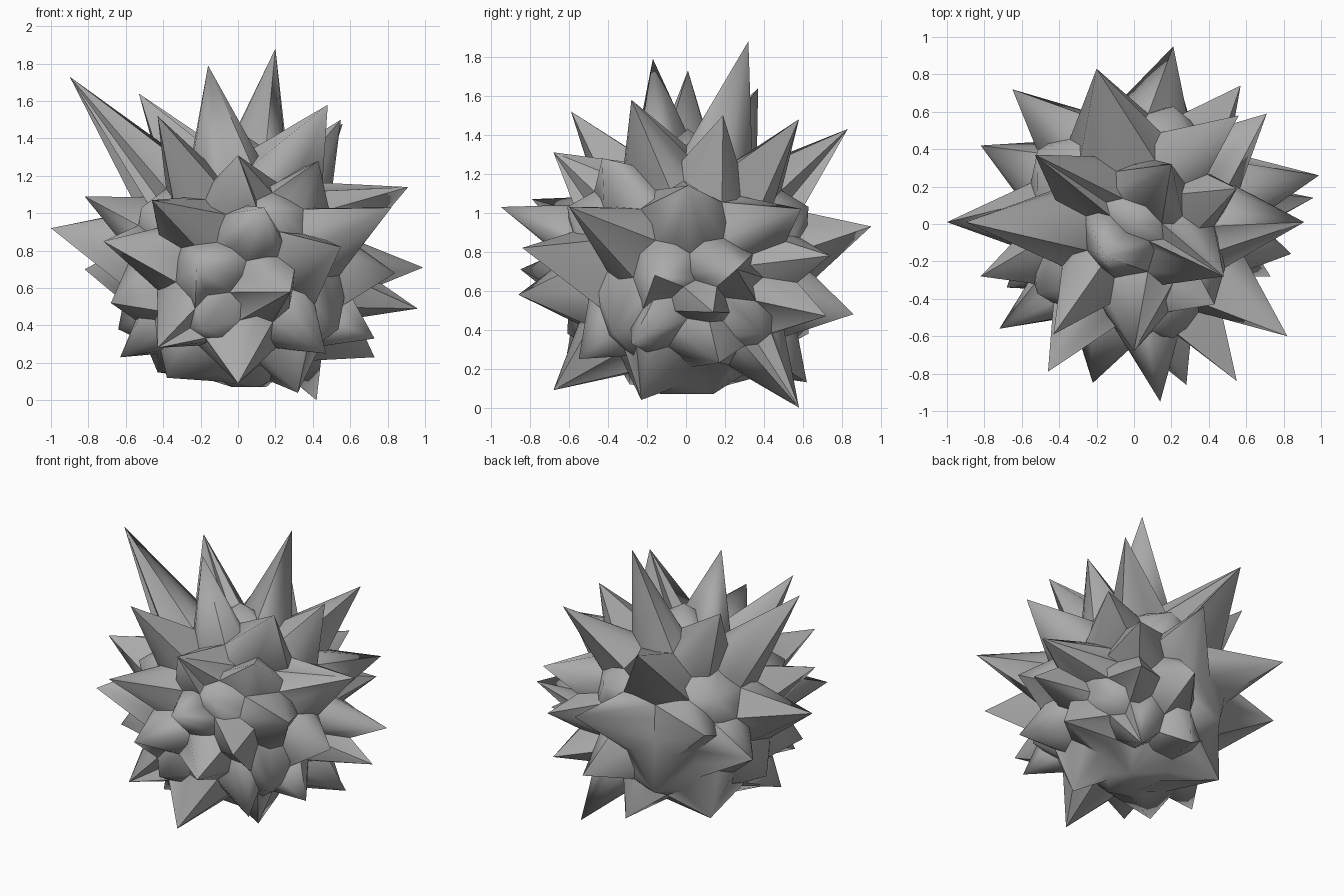
import bpy
import bmesh
import math
from mathutils import Vector

cube = bpy.data.objects.get("Cube")
if cube:
    bpy.data.objects.remove(cube, do_unlink=True)

CENTRE = Vector((0.01, 0.01, 0.705))
CORNER_RADIUS = 0.727
FACE_RADIUS = CORNER_RADIUS * 0.795
SPIKE_ROOT_RADIUS = 0.55
SPIKE_HALF_WIDTH = 0.21
BOTTOM_DEPTH = 0.635
CORNER_CLEARANCE = math.radians(9)

# Spike tips in hundredths of a unit, from the crown down to the underside
UPPER_TIPS = [
    (-90, 1, 173), (-53, 37, 164), (-16, -17, 179), (20, 32, 188),
    (48, -28, 158), (55, 19, 150), (56, 58, 148), (-43, -59, 152),
    (-20, 83, 143), (43, -43, 128), (0, -68, 131),
]
MIDDLE_TIPS = [
    (91, 1, 114), (14, -95, 103), (-46, -79, 107), (82, -60, 103),
    (55, -84, 82), (-22, -85, 71), (28, -86, 58), (99, 26, 71),
    (96, 14, 49), (84, -16, 68), (71, 59, 102), (57, 74, 78),
    (21, 95, 93), (21, 86, 48), (-65, 72, 94), (-82, 42, 70),
    (-100, 1, 92), (-82, -28, 109), (-72, -56, 85),
]
LOWER_TIPS = [
    (73, -28, 33), (73, 17, 23), (42, 58, 0), (32, -23, 4),
    (-38, -29, 12), (-43, 34, 15), (4, 62, 13), (-63, -17, 23),
    (-68, -34, 52), (0, -68, 9), (47, -55, 25), (-43, -61, 28),
    (54, 72, 47), (-3, 0, 7), (15, 14, 7), (10, -13, 7),
]


def make_material(name, colour):
    material = bpy.data.materials.new(name)
    material.use_nodes = True
    material.diffuse_color = colour
    shader = next(n for n in material.node_tree.nodes if n.type == 'BSDF_PRINCIPLED')
    shader.inputs["Base Color"].default_value = colour
    return material


def core_directions():
    """Corner and face directions of the twenty-sided core."""
    core = bmesh.new()
    bmesh.ops.create_icosphere(core, subdivisions=1, radius=1)
    corners = [v.co.normalized() for v in core.verts]
    faces = [f.calc_center_median().normalized() for f in core.faces]
    core.free()
    return corners, faces


CORE_CORNERS, CORE_FACES = core_directions()


def core_radius(direction):
    """Distance to the core's surface, which is cut flat underneath."""
    radius = FACE_RADIUS / max(direction.dot(f) for f in CORE_FACES)
    if direction.z < 0:
        radius = min(radius, BOTTOM_DEPTH / -direction.z)
    return radius


def valley(peaks):
    """Lowest meeting point of the slopes that run down from neighbouring peaks."""
    direction = sum((p.normalized() for p in peaks), Vector()).normalized()
    radii = []
    for peak in peaks:
        slope = direction.angle(peak) * max(peak.length - SPIKE_ROOT_RADIUS, 0)
        radii.append(SPIKE_HALF_WIDTH * peak.length / (SPIKE_HALF_WIDTH + slope))
    return direction * max(min(radii), core_radius(direction))


def peak_triangles(peaks):
    """Neighbouring peaks in threes, from a skin over their directions."""
    skin = bmesh.new()
    for peak in peaks:
        skin.verts.new(peak.normalized())
    bmesh.ops.convex_hull(skin, input=skin.verts[:])
    bmesh.ops.triangulate(skin, faces=skin.faces[:])
    by_direction = {v: min(peaks, key=v.co.angle) for v in skin.verts}
    triangles = [[by_direction[v] for v in f.verts] for f in skin.faces]
    skin.free()
    return triangles


def build_spiky_ball(name, material):
    tips = [Vector(t) / 100 - CENTRE for t in UPPER_TIPS + MIDDLE_TIPS + LOWER_TIPS]
    corners = [c * core_radius(c) for c in CORE_CORNERS
               if all(c.angle(t) > CORNER_CLEARANCE for t in tips)]
    bm = bmesh.new()

    # Each trio of peaks shares a pit, with a low ridge between each pair
    for trio in peak_triangles(tips + corners):
        pit = valley(trio)
        for i in range(3):
            start, end = trio[i], trio[(i + 1) % 3]
            saddle = valley([start, end])
            for points in ((start, saddle, pit), (saddle, end, pit)):
                bm.faces.new([bm.verts.new(p + CENTRE) for p in points])

    bmesh.ops.remove_doubles(bm, verts=bm.verts[:], dist=0.0005)
    bmesh.ops.recalc_face_normals(bm, faces=bm.faces[:])
    mesh = bpy.data.meshes.new(name)
    bm.to_mesh(mesh)
    bm.free()
    mesh.materials.append(material)
    ball = bpy.data.objects.new(name, mesh)
    bpy.context.collection.objects.link(ball)
    return ball


grey = make_material("grey", (0.4, 0.4, 0.4, 1))
spiky_ball = build_spiky_ball("spiky_ball", grey)

# Soft slopes with crisp ridges
bpy.ops.object.select_all(action='DESELECT')
spiky_ball.select_set(True)
bpy.context.view_layer.objects.active = spiky_ball
bpy.ops.object.shade_smooth_by_angle(angle=math.radians(50))
